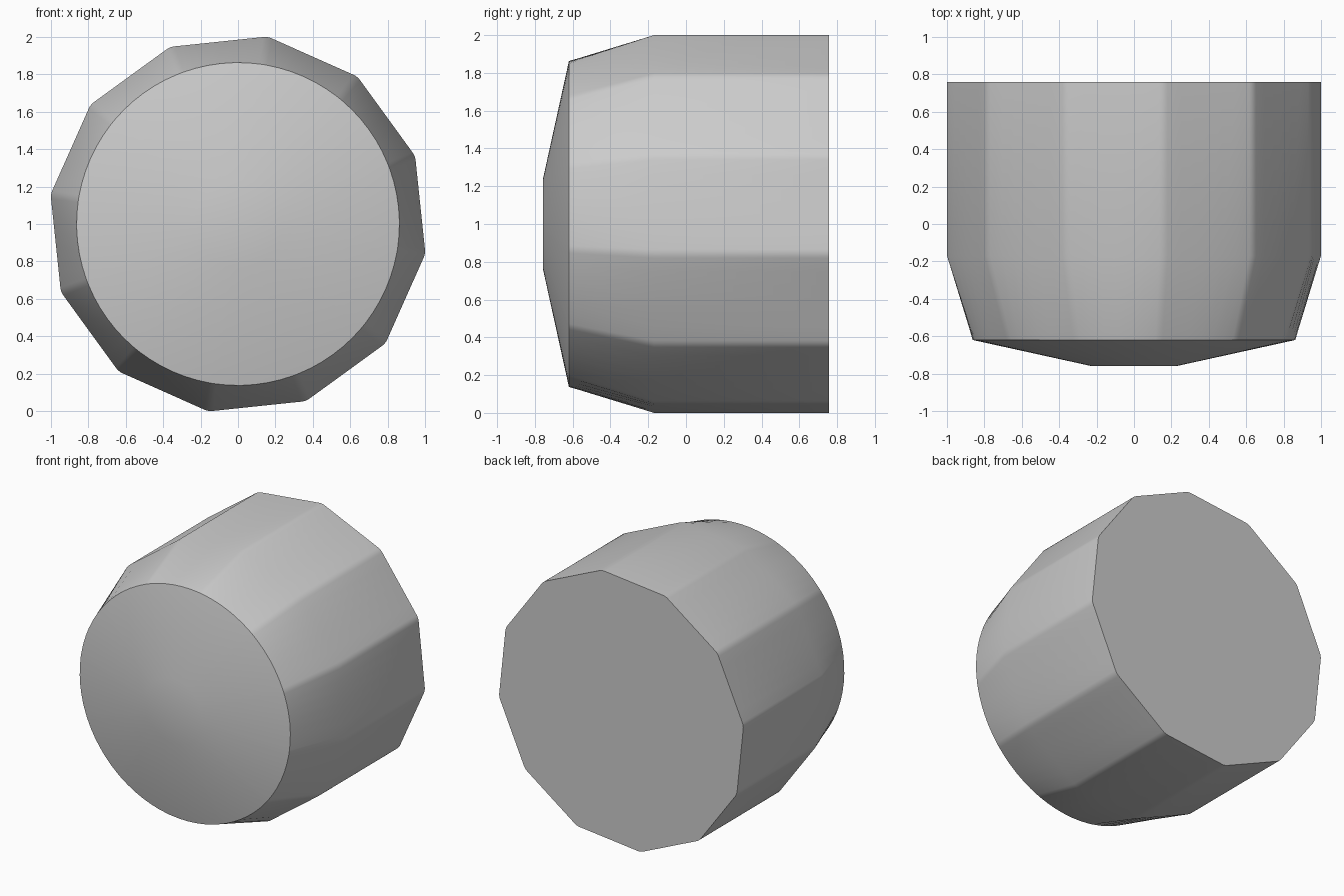
import bpy
import bmesh
import math
from mathutils import Vector

cube = bpy.data.objects.get("Cube")
if cube:
    bpy.data.objects.remove(cube, do_unlink=True)

SIDES = 12
TURN = math.radians(-9)       # rotation of the twelve-sided outline
CORNER = 1.0145               # radius to the unrounded corner
FILLET = 0.09                 # corner rounding radius
ARC_STEPS, FLAT_STEPS = 4, 6
HALF = math.pi / SIDES


def polar(radius, angle):
    return Vector((radius * math.cos(angle), radius * math.sin(angle)))


def rounded_polygon():
    """Outline of the grip: filleted corners joined by subdivided flats."""
    corners = []
    for i in range(SIDES):
        a = TURN + 2 * HALF * i
        centre = polar(CORNER - FILLET / math.cos(HALF), a)
        corners.append([centre + polar(FILLET, a - HALF + 2 * HALF * k / ARC_STEPS)
                        for k in range(ARC_STEPS + 1)])
    outline = []
    for i, arc in enumerate(corners):
        following = corners[(i + 1) % SIDES][0]
        outline += arc
        outline += [arc[-1].lerp(following, k / FLAT_STEPS) for k in range(1, FLAT_STEPS)]
    return outline


def add_ring(bm, points, y):
    return [bm.verts.new((p.x, y, p.y + 1)) for p in points]


def bridge(bm, a, b):
    for i in range(len(a)):
        j = (i + 1) % len(a)
        bm.faces.new((a[i], a[j], b[j], b[i]))


# Faceted grip lofted into a round rim, then a shallow cone with a flat tip
polygon = rounded_polygon()
angles = [math.atan2(p.y, p.x) for p in polygon]
bm = bmesh.new()
rings = [
    add_ring(bm, polygon, 0.758),
    add_ring(bm, polygon, -0.17),
    add_ring(bm, [polar(0.863, a) for a in angles], -0.62),
    add_ring(bm, [polar(0.235, a) for a in angles], -0.758),
]
for first, second in zip(rings, rings[1:]):
    bridge(bm, first, second)
bm.faces.new(rings[0])
bm.faces.new(rings[-1])
bmesh.ops.recalc_face_normals(bm, faces=bm.faces)

mesh = bpy.data.meshes.new("faceted_knob")
bm.to_mesh(mesh)
bm.free()
knob = bpy.data.objects.new("faceted_knob", mesh)
bpy.context.collection.objects.link(knob)

# Plain grey finish
grey = bpy.data.materials.new("plain_grey")
grey.use_nodes = True
colour = (0.6, 0.6, 0.6, 1)
grey.diffuse_color = colour
grey.node_tree.nodes["Principled BSDF"].inputs["Base Color"].default_value = colour
mesh.materials.append(grey)

# Smooth shading with sharp rim and back edge
bpy.ops.object.select_all(action="DESELECT")
knob.select_set(True)
bpy.context.view_layer.objects.active = knob
bpy.ops.object.shade_smooth_by_angle(angle=math.radians(30))
